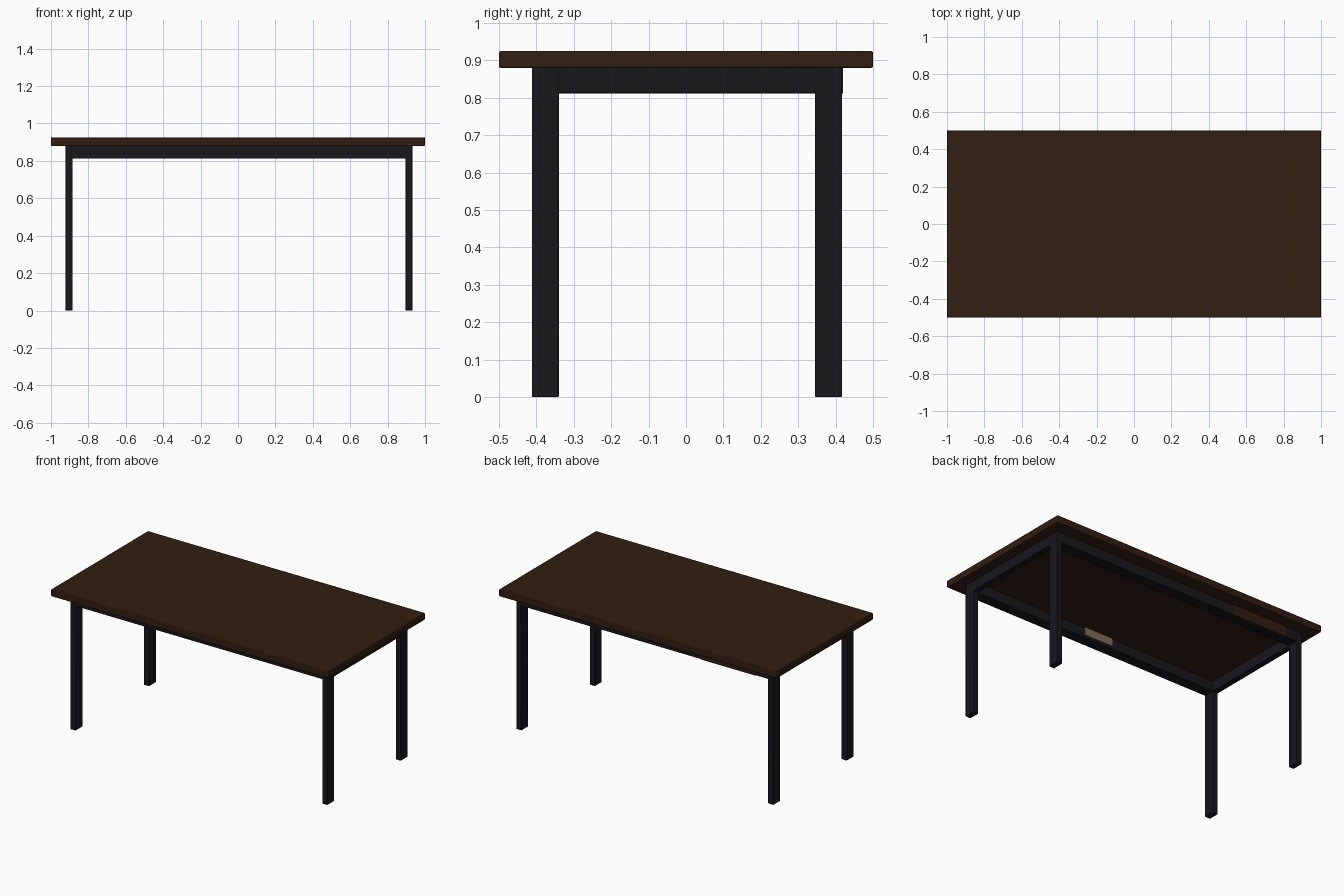
import bpy

if "Cube" in bpy.data.objects:
    bpy.data.objects.remove(bpy.data.objects["Cube"])


def material(name, color):
    m = bpy.data.materials.new(name)
    m.diffuse_color = (*color, 1)
    m.use_nodes = True
    m.node_tree.nodes["Principled BSDF"].inputs["Base Color"].default_value = m.diffuse_color
    return m


WOOD = material("dark_wood", (0.032, 0.013, 0.006))
METAL = material("black_metal", (0.009, 0.009, 0.012))
PALE = material("pale_plate", (0.22, 0.15, 0.11))


def box(name, x, y, z, mat, bevel=0.0):
    """Box spanning the given (min, max) ranges, with an optional small bevel."""
    bpy.ops.mesh.primitive_cube_add(
        size=1, location=[(a + b) / 2 for a, b in (x, y, z)])
    ob = bpy.context.object
    ob.name = name
    ob.scale = [b - a for a, b in (x, y, z)]
    bpy.ops.object.transform_apply(location=False, rotation=False, scale=True)
    ob.data.materials.append(mat)
    if bevel:
        mod = ob.modifiers.new("soft_edges", 'BEVEL')
        mod.width = bevel
        mod.segments = 2
        bpy.ops.object.shade_smooth_by_angle()
    return ob


TOP_Z, BEAM_Z = 0.88, 0.812
LEG_X = {"left": (-0.922, -0.884), "right": (0.896, 0.933)}
LEG_Y = {"front": (-0.412, -0.34), "back": (0.345, 0.417)}

# Table top
box("table_top", (-1, 1), (-0.5, 0.5), (TOP_Z, 0.925), WOOD, 0.004)

# Four legs
for side, x in LEG_X.items():
    for end, y in LEG_Y.items():
        box(f"{end}_{side}_leg", x, y, (0, TOP_Z), METAL, 0.003)

# Rails joining the legs under the top
for end, y in LEG_Y.items():
    box(f"{end}_rail", (LEG_X["left"][1] - 0.004, LEG_X["right"][0] + 0.004), y,
        (BEAM_Z, TOP_Z), METAL, 0.003)
for side, x in LEG_X.items():
    box(f"{side}_rail", x, (LEG_Y["front"][1] - 0.004, LEG_Y["back"][0] + 0.004),
        (BEAM_Z, TOP_Z), METAL, 0.003)

# Thin wooden panel on the back rail and pale plate inside the front rail
box("back_panel", (-0.8, -0.4), (0.41, 0.42), (BEAM_Z, TOP_Z), WOOD)
box("inner_plate", (-0.12, 0.09), (-0.345, -0.336), (0.828, TOP_Z), PALE)
